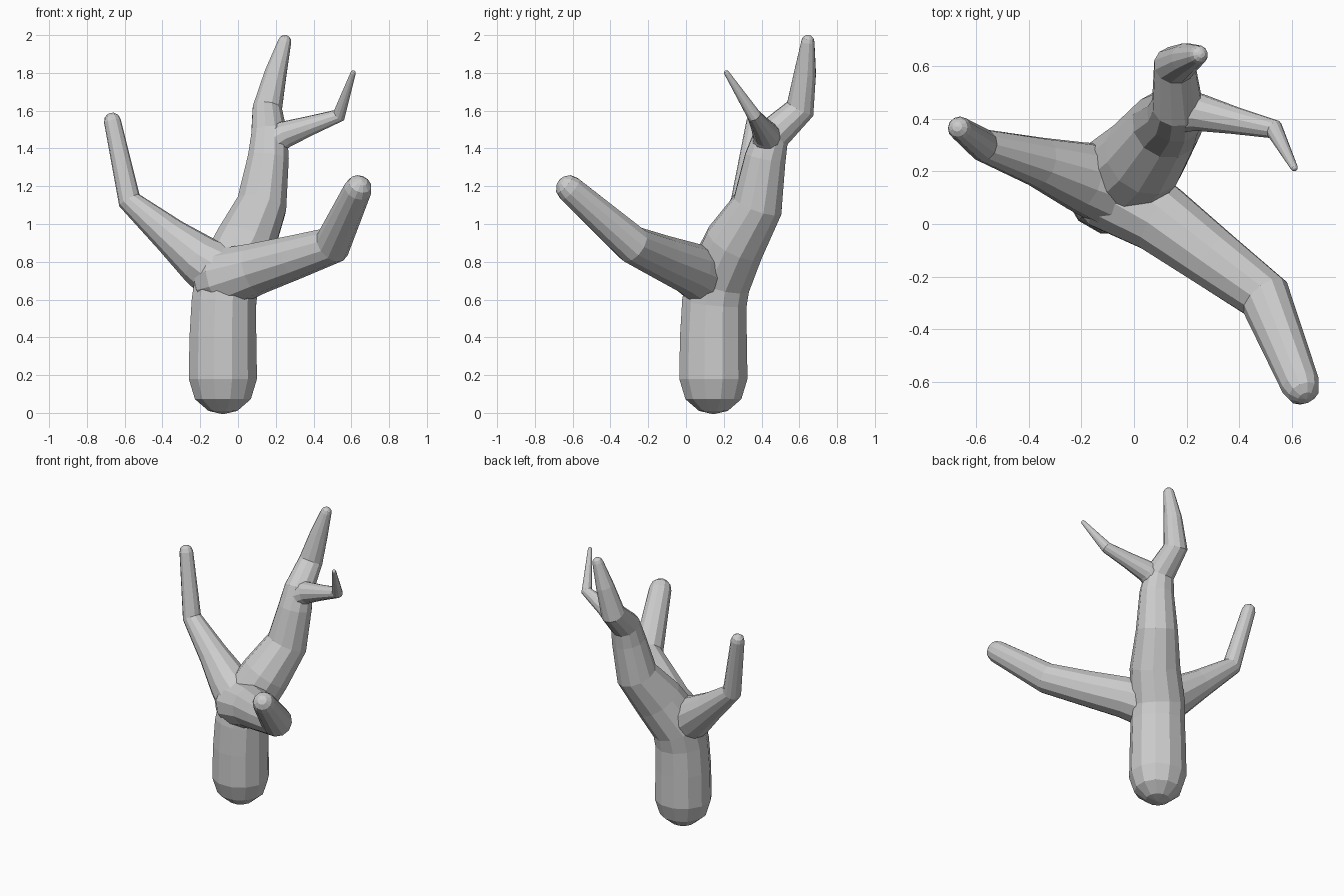
import bpy, bmesh, math
from mathutils import Vector

if "Cube" in bpy.data.objects:
    bpy.data.objects.remove(bpy.data.objects["Cube"])

SIDES = 12


def tube(name, pts):
    """Faceted tapering tube through (x, y, z, radius) points with rounded ends."""
    P = [Vector(p[:3]) for p in pts]
    R = [p[3] for p in pts]
    n = len(P)
    T = []
    for i in range(n):
        a = (P[i] - P[i - 1]).normalized() if i else Vector()
        b = (P[i + 1] - P[i]).normalized() if i < n - 1 else Vector()
        T.append((a + b).normalized())
    rings = []
    for ang in (65, 35):
        s, c = math.sin(math.radians(ang)), math.cos(math.radians(ang))
        rings.append((P[0] - T[0] * R[0] * s, T[0], R[0] * c))
    rings += list(zip(P, T, R))
    for ang in (35, 65):
        s, c = math.sin(math.radians(ang)), math.cos(math.radians(ang))
        rings.append((P[-1] + T[-1] * R[-1] * s, T[-1], R[-1] * c))
    bm = bmesh.new()
    u = T[0].orthogonal().normalized()
    loops, old = [], T[0]
    for p, t, r in rings:
        u = old.rotation_difference(t) @ u
        u = (u - t * u.dot(t)).normalized()
        v = t.cross(u)
        old = t
        loops.append([bm.verts.new(p + r * (u * math.cos(k * math.tau / SIDES) + v * math.sin(k * math.tau / SIDES)))
                      for k in range(SIDES)])
    for A, B in zip(loops, loops[1:]):
        for k in range(SIDES):
            j = (k + 1) % SIDES
            bm.faces.new((A[k], A[j], B[j], B[k]))
    for loop, tip in ((loops[0], P[0] - T[0] * R[0]), (loops[-1], P[-1] + T[-1] * R[-1])):
        c = bm.verts.new(tip)
        for k in range(SIDES):
            bm.faces.new((loop[k], loop[(k + 1) % SIDES], c))
    bmesh.ops.recalc_face_normals(bm, faces=bm.faces)
    me = bpy.data.meshes.new(name)
    bm.to_mesh(me)
    bm.free()
    ob = bpy.data.objects.new(name, me)
    bpy.context.collection.objects.link(ob)
    return ob


# trunk, leaning back into the tall main branch
trunk = tube("trunk", [
    (-.08, .145, .18, .187), (-.08, .145, .4, .183), (-.075, .15, .58, .177),
    (-.06, .17, .70, .178), (.04, .26, .90, .165), (.125, .38, 1.10, .137),
    (.16, .42, 1.35, .112), (.165, .455, 1.47, .098), (.155, .605, 1.61, .08),
    (.2, .63, 1.8, .06), (.247, .645, 1.965, .036)])

# low branch reaching forward right
right = tube("right_branch", [
    (-.08, .13, .71, .165), (.10, .02, .765, .138), (.30, -.13, .825, .118),
    (.50, -.28, .89, .102), (.635, -.615, 1.185, .074)])

# left branch bending upward
left = tube("left_branch", [
    (-.06, .14, .72, .17), (-.20, .18, .81, .135), (-.36, .235, .94, .097),
    (-.575, .30, 1.125, .062), (-.665, .365, 1.545, .045)])

# thin twig on the main branch
twig = tube("twig", [
    (.17, .43, 1.43, .085), (.25, .425, 1.475, .072), (.38, .395, 1.52, .053),
    (.535, .36, 1.575, .037), (.61, .215, 1.80, .014)])

# fuse the limbs into one continuous body
for limb in (right, left, twig):
    mod = trunk.modifiers.new(limb.name, 'BOOLEAN')
    mod.operation = 'UNION'
    mod.solver = 'EXACT'
    mod.object = limb
    limb.hide_render = True
    limb.hide_viewport = True
bpy.context.view_layer.objects.active = trunk
trunk.select_set(True)
for mod in list(trunk.modifiers):
    bpy.ops.object.modifier_apply(modifier=mod.name)
for limb in (right, left, twig):
    bpy.data.objects.remove(limb)
trunk.name = "branching_trunk"
